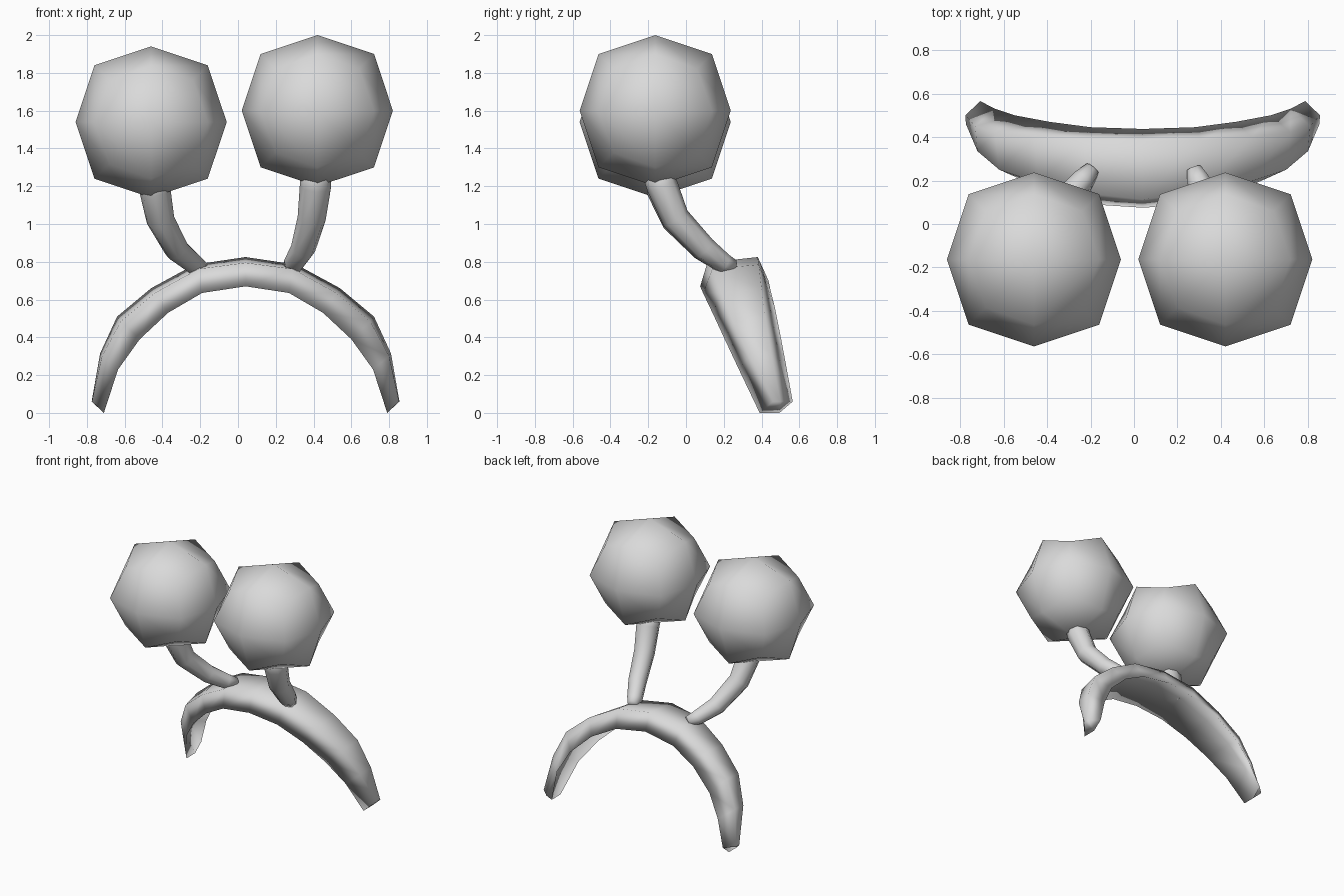
import bpy, bmesh, math
from mathutils import Vector

if "Cube" in bpy.data.objects:
    bpy.data.objects.remove(bpy.data.objects["Cube"])

grey = bpy.data.materials.new("light_grey")
grey.diffuse_color = (0.7, 0.7, 0.7, 1)
grey.use_nodes = True
grey.node_tree.nodes["Principled BSDF"].inputs["Base Color"].default_value = grey.diffuse_color


def finish(name, bm):
    """Turn a bmesh into a smooth shaded grey object."""
    bmesh.ops.recalc_face_normals(bm, faces=bm.faces[:])
    mesh = bpy.data.meshes.new(name)
    bm.to_mesh(mesh)
    bm.free()
    mesh.materials.append(grey)
    for p in mesh.polygons:
        p.use_smooth = True
    ob = bpy.data.objects.new(name, mesh)
    bpy.context.collection.objects.link(ob)
    return ob


def loft(name, rings):
    """Bridge closed rings of equal size and cap both ends."""
    bm = bmesh.new()
    vs = [[bm.verts.new(p) for p in r] for r in rings]
    n = len(rings[0])
    for a, b in zip(vs, vs[1:]):
        for i in range(n):
            j = (i + 1) % n
            bm.faces.new((a[i], a[j], b[j], b[i]))
    bm.faces.new(vs[0][::-1])
    bm.faces.new(vs[-1])
    return finish(name, bm)


def ball(name, centre):
    """Rounded cube: one subdivision, corners and edges pulled in."""
    bm = bmesh.new()
    bmesh.ops.create_cube(bm, size=2)
    bmesh.ops.subdivide_edges(bm, edges=bm.edges[:], cuts=1, use_grid_fill=True)
    radius = {1: 0.4, 2: 0.3, 3: 0.222}
    for v in bm.verts:
        v.co *= radius[sum(abs(c) > 0.5 for c in v.co)]
        v.co += Vector(centre)
    return finish(name, bm)


def stem(name, path, radii, sides=8):
    """Tapering bent tube along a path."""
    pts = [Vector(p) for p in path]
    rings = []
    for i, p in enumerate(pts):
        t = (pts[min(i + 1, len(pts) - 1)] - pts[max(i - 1, 0)]).normalized()
        u = t.cross(Vector((0, 1, 0.6))).normalized()
        w = t.cross(u)
        rings.append([p + radii[i] * (math.cos(a) * u + math.sin(a) * w)
                      for a in (2 * math.pi * k / sides for k in range(sides))])
    return loft(name, rings)


# Pompom balls
ball("left_ball", (-0.46, -0.163, 1.54))
ball("right_ball", (0.42, -0.163, 1.60))

# Curved stems
radii = (0.08, 0.083, 0.075, 0.066, 0.055, 0.036)
stem("left_stem", [(-0.45, -0.17, 1.29), (-0.44, -0.125, 1.18), (-0.41, -0.055, 1.02),
                   (-0.325, 0.095, 0.865), (-0.235, 0.2, 0.79), (-0.19, 0.255, 0.772)], radii)
stem("right_stem", [(0.41, -0.17, 1.32), (0.41, -0.125, 1.2), (0.39, -0.055, 1.03),
                    (0.345, 0.095, 0.87), (0.295, 0.2, 0.79), (0.275, 0.255, 0.775)], radii)

# Headband: four outline rails from the crown to the right tip
MID = 0.04
front_lip = [(.04, .075, .67), (.27, .09, .635), (.45, .14, .53),
             (.60, .205, .39), (.715, .28, .23), (.79, .39, 0)]
outer_front = [(.04, .113, .795), (.29, .14, .762), (.52, .19, .635),
               (.70, .25, .485), (.80, .335, .30), (.853, .46, .06)]
outer_back = [(.04, .38, .825), (.31, .385, .785), (.54, .40, .66),
              (.72, .42, .51), (.81, .45, .315), (.855, .50, .06)]
back_lip = [(.04, .437, .70), (.28, .445, .66), (.47, .47, .56),
            (.63, .50, .41), (.72, .53, .25), (.787, .565, .06)]

half = []
for i, section in enumerate(zip(front_lip, outer_front, outer_back, back_lip)):
    ring = [Vector(p) for p in section]
    if i == 5:
        ring.append(Vector((.79, .495, 0)))
    else:
        # Hollow underside just below the outer surface
        outer = (ring[1] + ring[2]) / 2
        lips = (ring[0] + ring[3]) / 2
        ring.append(outer.lerp(lips, 0.22))
    half.append(ring)
mirrored = [[Vector((2 * MID - p.x, p.y, p.z)) for p in r] for r in half[:0:-1]]
loft("headband", mirrored + half)
